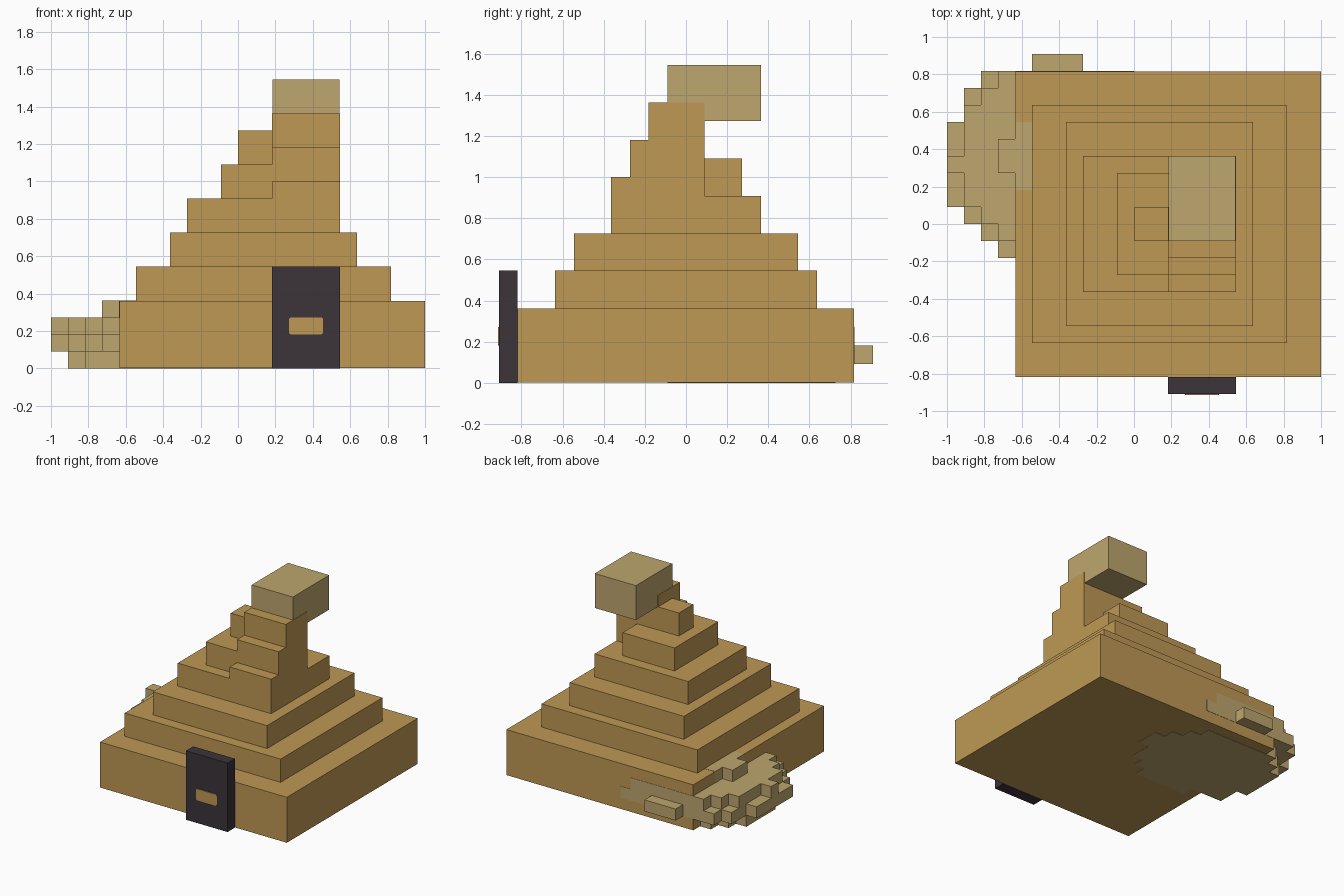
import bpy, bmesh
from mathutils import Vector

if "Cube" in bpy.data.objects:
    bpy.data.objects.remove(bpy.data.objects["Cube"], do_unlink=True)

U = 1 / 11      # one block
E = 0.002       # small inset that keeps flush faces apart


def srgb(c):
    return [((v / 255 + 0.055) / 1.055) ** 2.4 for v in c] + [1]


def material(name, rgb):
    m = bpy.data.materials.new(name)
    m.use_nodes = True
    m.diffuse_color = srgb(rgb)
    m.node_tree.nodes["Principled BSDF"].inputs["Base Color"].default_value = srgb(rgb)
    return m


SAND = material("sandy brown", (190, 152, 84))
TAN = material("pale tan", (190, 166, 110))
DARK = material("dark plum", (60, 51, 58))


def finish(name, bm, mat):
    bmesh.ops.recalc_face_normals(bm, faces=bm.faces)
    me = bpy.data.meshes.new(name)
    bm.to_mesh(me)
    bm.free()
    me.materials.append(mat)
    ob = bpy.data.objects.new(name, me)
    bpy.context.collection.objects.link(ob)
    return ob


def box(name, x, y, z, mat, bevel=0):
    """Box from (min, max) ranges in blocks."""
    bm = bmesh.new()
    bmesh.ops.create_cube(bm, size=1)
    for v in bm.verts:
        v.co = Vector([(r[0] + (c + 0.5) * (r[1] - r[0])) * U for r, c in zip((x, y, z), v.co)])
    if bevel:   # round the corners seen from the front
        edges = [e for e in bm.edges
                 if abs(e.verts[0].co.y - e.verts[1].co.y) > 1e-5]
        bmesh.ops.bevel(bm, geom=edges, offset=bevel, segments=3, profile=0.5, affect='EDGES')
    return finish(name, bm, mat)


# Stepped mound
e = E / U
box("base_tier", (-7 + e, 11), (-9, 9 - e), (e, 4 - e), SAND)
tiers = [((-6, 9), (-7, 7), (4, 6)), ((-4, 7), (-6, 6), (6, 8)),
         ((-3, 6), (-4, 4), (8, 10)), ((-1, 4), (-3, 3), (10, 12)),
         ((0, 3), (-1, 1 - e), (12, 14))]
for i, (x, y, z) in enumerate(tiers):
    box(f"mound_tier_{i + 2}", x, y, (z[0] - 2 * e, z[1]), SAND)

# Stepped column: side profile swept across its width
profile = [(-4, 8), (-4, 11), (-3, 11), (-3, 13), (-2, 13), (-2, 15), (1, 15), (1, 8)]
bm = bmesh.new()
face = bm.faces.new([bm.verts.new((2 * U, y * U, z * U)) for y, z in profile])
ext = bmesh.ops.extrude_face_region(bm, geom=[face])
bmesh.ops.translate(bm, vec=(4 * U, 0, 0),
                    verts=[g for g in ext["geom"] if isinstance(g, bmesh.types.BMVert)])
finish("stepped_column", bm, SAND)

# Overhanging block on the column
box("top_block", (2 + e, 6 - e), (-1, 4), (14, 17), TAN)

# Door with its plate
box("door", (2, 6), (-10, -9), (0, 6), DARK)
box("door_plate", (3, 5), (-10.05, -9.98), (2, 3), SAND, bevel=0.012)

# Rounded mass of blocks set into the corner: per layer, x of the row -> y range
layers = [
    {-10: (2, 6), -9: (0, 7), -8: (0, 8), -7: (0, 8), -6: (-1, 8), -5: (-1, 8),
     -4: (-1, 8), -3: (-1, 8), -2: (-1, 8), -1: (0, 7), 0: (1, 6), 1: (3, 5)},
    {-11: (1, 6), -10: (0, 8), -9: (-1, 9), -8: (-2, 9), -7: (-2, 9), -6: (-2, 10),
     -5: (-2, 10), -4: (-2, 10), -3: (-2, 9), -2: (-2, 9), -1: (-1, 9), 0: (0, 8)},
    {-11: (3, 4), -10: (1, 7), -9: (0, 8), -8: (-1, 9), -7: (-1, 9), -6: (-1, 9),
     -5: (-1, 9), -4: (-1, 9), -3: (-1, 9), -2: (-1, 9), -1: (0, 8), 0: (1, 7)},
    {-8: (3, 5), -7: (2, 6), -6: (2, 6), -5: (2, 6), -4: (2, 6), -3: (3, 5)},
]
cells = {(x, y, z) for z, rows in enumerate(layers)
         for x, (a, b) in rows.items() for y in range(a, b)}
bm = bmesh.new()
for c in cells:
    for axis in range(3):
        for side in (0, 1):
            n = list(c)
            n[axis] += 2 * side - 1
            if tuple(n) in cells:
                continue
            p, q = (axis + 1) % 3, (axis + 2) % 3
            quad = []
            for i, j in ((0, 0), (1, 0), (1, 1), (0, 1)):
                co = list(c)
                co[axis] += side
                co[p] += i
                co[q] += j
                quad.append(bm.verts.new(Vector(co) * U))
            bm.faces.new(quad if side else quad[::-1])
bmesh.ops.remove_doubles(bm, verts=bm.verts, dist=1e-4)
bmesh.ops.dissolve_limit(bm, angle_limit=0.01, verts=bm.verts, edges=bm.edges)
finish("corner_blocks", bm, TAN)
